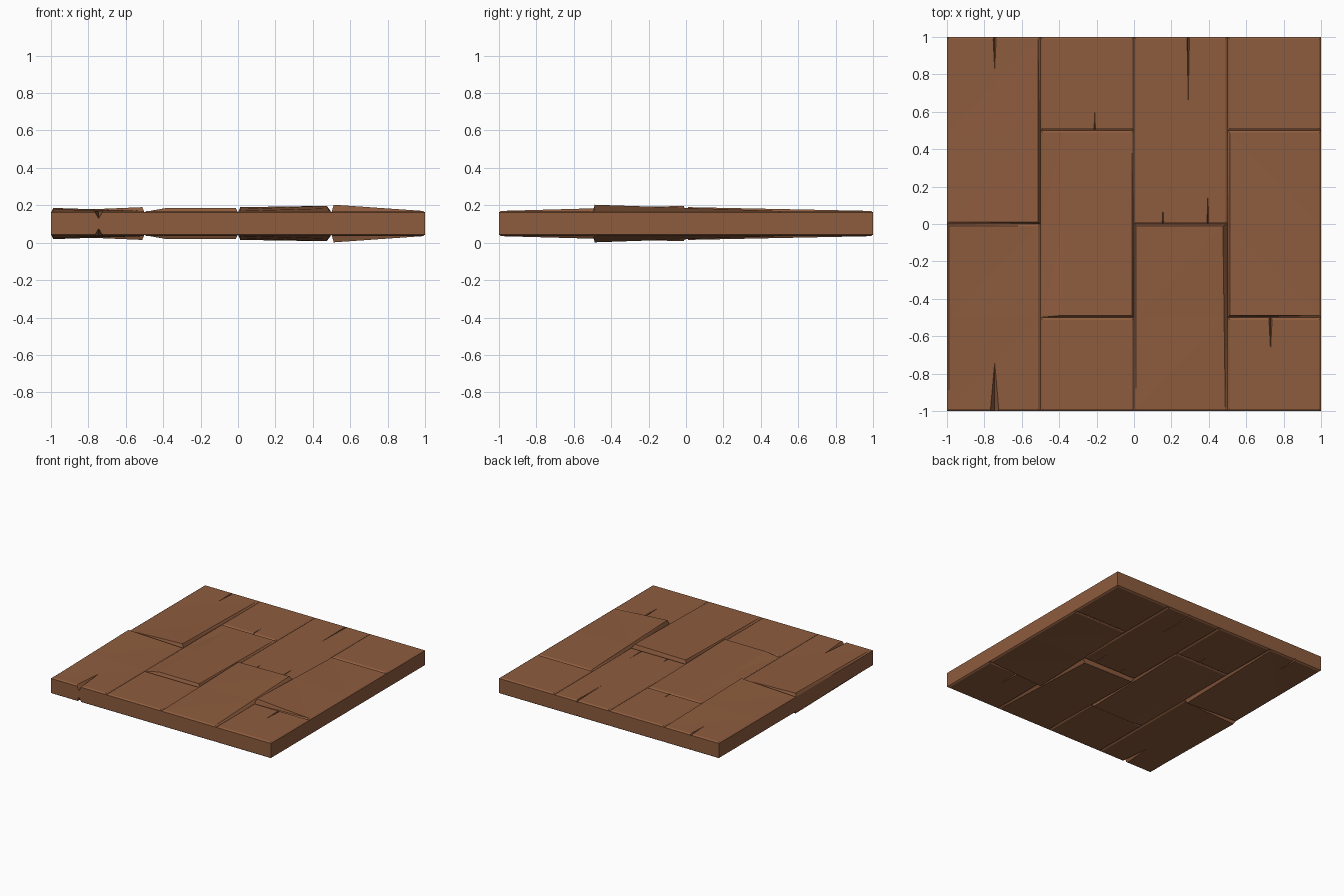
import bpy, bmesh

if "Cube" in bpy.data.objects:
    bpy.data.objects.remove(bpy.data.objects["Cube"])

MID = 0.1025          # mirror plane height
BASE = 0.162          # bottom of the grooves
LOW = 0.170           # normal plank height
INSET = 0.012

wood = bpy.data.materials.new("brown wood")
wood.diffuse_color = (0.27, 0.107, 0.048, 1)
wood.use_nodes = True
wood.node_tree.nodes["Principled BSDF"].inputs["Base Color"].default_value = wood.diffuse_color

# column x0, plank y0, y1, raised corners (left/right, front/back)
planks = [
    (-1.0, 0.0, 1.0, {"rf": 0.190}),
    (-1.0, -1.0, 0.0, {"lb": 0.186}),
    (-0.5, 0.5, 1.0, {}),
    (-0.5, -0.5, 0.5, {"rf": 0.186, "lf": 0.167, "ridge": 0.186}),
    (-0.5, -1.0, -0.5, {}),
    (0.0, 0.0, 1.0, {}),
    (0.0, -1.0, 0.0, {"lb": 0.190, "rb": 0.197, "wide": 0.025}),
    (0.5, 0.5, 1.0, {}),
    (0.5, -0.5, 0.5, {"lf": 0.203}),
    (0.5, -1.0, -0.5, {}),
]


def add_plank(bm, x0, y0, y1, h, flip):
    """Sloped cap with a bevelled rim; grid lines at every half unit."""
    x1 = x0 + 0.5

    def vert(x, y, z):
        return bm.verts.new((x, y, 2 * MID - z if flip else z))

    ys = [y0, y1] if y1 - y0 < 0.6 else [y0, (y0 + y1) / 2, y1]
    base_l = [vert(x0, y, BASE) for y in ys]
    base_r = [vert(x1, y, BASE) for y in ys]
    rows = []
    for y in ys:
        t = (y - y0) / (y1 - y0)
        yy = min(max(y, y0 + INSET), y1 - INSET)
        zl = h.get("lf", LOW) * (1 - t) + h.get("lb", LOW) * t
        zr = h.get("rf", LOW) * (1 - t) + h.get("rb", LOW) * t
        right = x1 - INSET - (h.get("wide", INSET) - INSET) * t
        row = [vert(x0 + INSET, yy, zl)]
        if "ridge" in h:
            row.append(vert(x0 + 0.12, yy, h["ridge"] * (1 - t) + LOW * t))
        row.append(vert(right, yy, zr))
        rows.append(row)
    for j in range(len(ys) - 1):
        a, b = rows[j], rows[j + 1]
        for i in range(len(a) - 1):
            bm.faces.new((a[i], a[i + 1], b[i + 1], b[i]))
        bm.faces.new((base_l[j], a[0], b[0], base_l[j + 1]))
        bm.faces.new((a[-1], base_r[j], base_r[j + 1], b[-1]))
    bm.faces.new([base_l[0], base_r[0]] + rows[0][::-1])
    bm.faces.new([base_r[-1], base_l[-1]] + rows[-1])


def make_object(name, bm):
    mesh = bpy.data.meshes.new(name)
    bm.to_mesh(mesh)
    bm.free()
    obj = bpy.data.objects.new(name, mesh)
    bpy.context.collection.objects.link(obj)
    return obj


# plank floor: both faces plus the outer wall
bm = bmesh.new()
for flip in (False, True):
    for x0, y0, y1, h in planks:
        add_plank(bm, x0, y0, y1, h, flip)
bmesh.ops.remove_doubles(bm, verts=bm.verts, dist=0.0005)
rim = [e for e in bm.edges if e.is_boundary]
bmesh.ops.bridge_loops(bm, edges=rim)
bmesh.ops.triangulate(bm, faces=bm.faces)
bmesh.ops.recalc_face_normals(bm, faces=bm.faces)
floor = make_object("plank_floor", bm)
floor.data.materials.append(wood)

# cracks: x, open end y, tip y, half width, depth
cracks = [
    (-0.745, -1.01, -0.74, 0.024, 0.042),
    (-0.745, 1.01, 0.82, 0.009, 0.020),
    (-0.21, 0.50, 0.60, 0.004, 0.015),
    (0.29, 1.01, 0.66, 0.007, 0.020),
    (0.155, 0.00, 0.085, 0.005, 0.015),
    (0.395, 0.00, 0.16, 0.005, 0.015),
    (0.73, -0.50, -0.68, 0.009, 0.020),
]
bm = bmesh.new()
for sign in (1, -1):
    for x, y, tip, w, d in cracks:
        top = LOW - MID
        pts = [(x, y, top - d)]
        for z in (top, 0.15):
            pts += [(x - w, y, z), (x + w, y, z), (x, tip, z)]
        verts = [bm.verts.new((px, py, MID + sign * pz)) for px, py, pz in pts]
        bmesh.ops.convex_hull(bm, input=verts)
bmesh.ops.recalc_face_normals(bm, faces=bm.faces)
cutter = make_object("crack_cutter", bm)
cutter.hide_render = True

# carve the cracks and bake the result
mod = floor.modifiers.new("cracks", "BOOLEAN")
mod.operation = "DIFFERENCE"
mod.solver = "EXACT"
mod.object = cutter
bpy.context.view_layer.update()
graph = bpy.context.evaluated_depsgraph_get()
carved = bpy.data.meshes.new_from_object(floor.evaluated_get(graph))
floor.modifiers.clear()
floor.data = carved
carved.materials.clear()
carved.materials.append(wood)
for p in carved.polygons:
    p.material_index = 0
    p.use_smooth = False
bpy.data.objects.remove(cutter)
